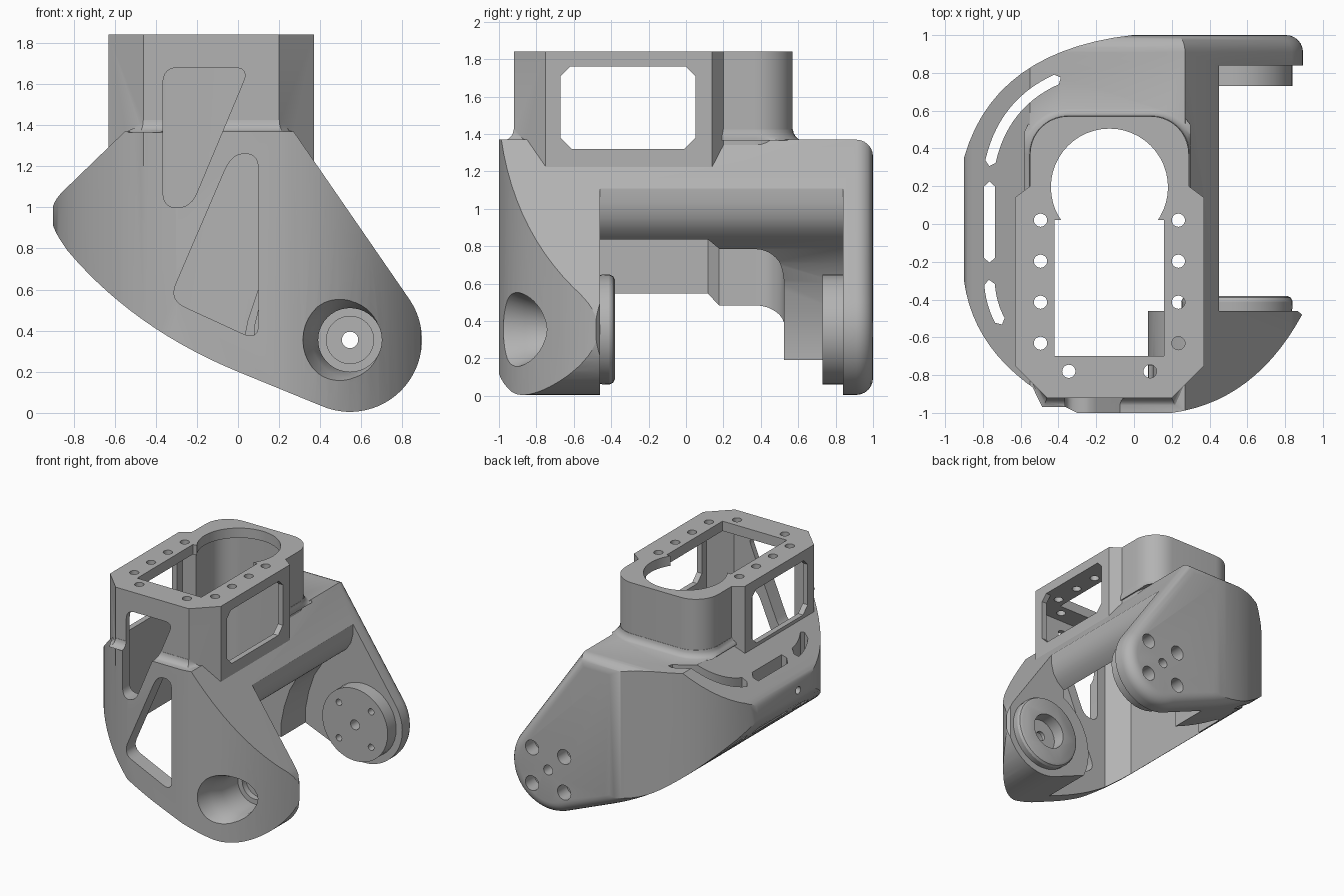
import bpy, bmesh, math
from mathutils import Vector

cube = bpy.data.objects.get("Cube")
if cube:
    bpy.data.objects.remove(cube, do_unlink=True)

grey = bpy.data.materials.new("mid grey")
grey.use_nodes = True
grey.diffuse_color = (0.45, 0.45, 0.45, 1)
grey.node_tree.nodes["Principled BSDF"].inputs["Base Color"].default_value = (0.45, 0.45, 0.45, 1)


def bez(a, c, b, n=14):
    a, c, b = Vector(a), Vector(c), Vector(b)
    return [a * (1 - t) ** 2 + c * 2 * t * (1 - t) + b * t * t for t in (i / n for i in range(n + 1))]


def arc(cx, cy, r, start, end, n=16):
    angles = [math.radians(start + (end - start) * i / n) for i in range(n + 1)]
    return [Vector((cx + r * math.cos(a), cy + r * math.sin(a))) for a in angles]


def rounded(points, r):
    """Polygon with every corner softened."""
    out = []
    for i, p in enumerate(points):
        p, a, b = Vector(p), Vector(points[i - 1]), Vector(points[(i + 1) % len(points)])
        to_a, to_b = a - p, b - p
        start = p + to_a.normalized() * min(r, 0.45 * to_a.length)
        end = p + to_b.normalized() * min(r, 0.45 * to_b.length)
        out += bez(start, p, end, 6)
    return out


def offset(points, d):
    """Move a counter-clockwise outline outwards by d."""
    out = []
    for i, p in enumerate(points):
        e1 = (p - points[i - 1]).normalized()
        e2 = (points[(i + 1) % len(points)] - p).normalized()
        n1, n2 = Vector((e1.y, -e1.x)), Vector((e2.y, -e2.x))
        out.append(p + (n1 + n2) * (d / (1 + n1.dot(n2))))
    return out


def loft(name, layers, axis):
    """Skin outlines stacked along an axis; each layer is (points, height)."""
    place = {"X": lambda p, h: (h, p[0], p[1]),
             "Y": lambda p, h: (p[0], h, p[1]),
             "Z": lambda p, h: (p[0], p[1], h)}[axis]
    bm = bmesh.new()
    rings = [[bm.verts.new(place(p, h)) for p in pts] for pts, h in layers]
    n = len(rings[0])
    for low, high in zip(rings, rings[1:]):
        for i in range(n):
            j = (i + 1) % n
            bm.faces.new((low[i], low[j], high[j], high[i]))
    bm.faces.new(rings[0])
    bm.faces.new(rings[-1])
    bmesh.ops.recalc_face_normals(bm, faces=bm.faces[:])
    mesh = bpy.data.meshes.new(name)
    bm.to_mesh(mesh)
    bm.free()
    mesh.materials.append(grey)
    ob = bpy.data.objects.new(name, mesh)
    bpy.context.scene.collection.objects.link(ob)
    return ob


def prism(name, pts, axis, a, b):
    return loft(name, [(pts, a), (pts, b)], axis)


def turned(name, cx, cy, axis, steps, n=40):
    """Round part from (radius, height) steps."""
    return loft(name, [(arc(cx, cy, r, 0, 360 - 360 / n, n - 1), h) for r, h in steps], axis)


def combine(target, tool, op):
    """Boolean that tries the second solver if the first one loses the part."""
    mod = target.modifiers.new("combine", "BOOLEAN")
    mod.operation, mod.object = op, tool
    for solver in ("EXACT", "MANIFOLD"):
        mod.solver = solver
        bpy.context.view_layer.update()
        graph = bpy.context.evaluated_depsgraph_get()
        result = bpy.data.meshes.new_from_object(target.evaluated_get(graph))
        if len(result.polygons) > 0.25 * len(target.data.polygons):
            target.data = result
            break
    target.modifiers.remove(mod)
    bpy.data.objects.remove(tool, do_unlink=True)


PIVOT = (0.545, 0.355)
MID = -0.13   # tower centre line

# Bracket body: side profile with a rounded back, trimmed by the plan outline
profile = [Vector((-0.55, 1.37)), Vector((-0.86, 1.07))]
profile += bez((-0.88, 1.045), (-0.94, 0.96), (-0.87, 0.85), 8)
profile += bez((-0.83, 0.79), (-0.51, 0.41), (0.0, 0.2))
profile += arc(*PIVOT, 0.35, -114, 34, 28) + [Vector((0.27, 1.37))]
R = 0.09
layers = [(profile, -1.1)]
for i in range(7):
    a = math.radians(15 * i)
    layers.append((offset(profile, -R * (1 - math.cos(a))), 1 - R + R * math.sin(a)))
body = loft("bracket_body", layers, "Y")
plan = bez((-0.9, 0.35), (-0.74, 0.92), (0, 1.001))
plan += [Vector((1.1, 1.001)), Vector((1.1, -0.44)), Vector((0.86, -0.455))]
plan += bez((0.89, -0.48), (0.64, -0.94), (0.2, -1))
plan += bez((-0.3, -1), (-0.84, -0.75), (-0.9, -0.3))
combine(body, prism("plan", plan, "Z", -0.2, 1.6), "INTERSECT")

# Clearance between the two arms
gap = [(0.45, 1.5), (0.45, 1.03), (0.43, 0.95), (0.39, 0.89), (0.33, 0.84), (0.25, 0.79), (0.17, 0.71),
       (0.1, 0.6), (0.05, 0.45), (0.02, 0.3), (0.02, -0.2), (1.2, -0.2), (1.2, 1.5)]
combine(body, prism("gap", gap, "Y", -0.46, 0.84), "DIFFERENCE")

# Motor tower with a small flare at its foot
half = [Vector(p) for p in ((0.33, -0.92), (0.5, -0.75), (0.5, 0.14), (0.42, 0.2))]
half += arc(0.22, 0.37, 0.2, 0, 90, 10)
tower = [Vector((MID + p.x, p.y)) for p in half]
tower += [Vector((MID - p.x, p.y)) for p in reversed(half)]
flare = []
for i in range(6):
    a = math.radians(18 * i)
    ring = offset(tower, 0.002 + 0.06 * (1 - math.sin(a)))
    flare.append(([Vector((min(max(p.x, -0.58), 0.3), max(p.y, -0.97))) for p in ring],
                  1.425 - 0.06 * math.cos(a)))
combine(body, loft("flare", flare, "Z"), "UNION")
combine(body, prism("tower", tower, "Z", 1.2, 1.84), "UNION")

# Hollow inside, leaving the round boss of the front arm
cavity = prism("cavity", offset(tower, -0.045), "Z", -0.3, 1.76)
combine(cavity, turned("boss_keep", *PIVOT, "Y", [(0.47, -1.2), (0.47, -0.46)]), "DIFFERENCE")
combine(body, cavity, "DIFFERENCE")

# Pivot ring on the front arm and output disc on the back arm
combine(body, turned("pivot_ring", *PIVOT, "Y", [(0.29, -0.5), (0.295, -0.41), (0.285, -0.39), (0.265, -0.38)]), "UNION")
combine(body, turned("output_disc", *PIVOT, "Y", [(0.295, 0.73), (0.295, 0.9)]), "UNION")

# Openings
cuts = [
    prism("plate_slot", [(-0.42, -0.7), (0.16, -0.7), (0.16, 0.02), (-0.42, 0.02)], "Z", 1.7, 1.9),
    turned("plate_bore", MID, 0.195, "Z", [(0.31, 1.7), (0.31, 1.9)], 48),
    prism("side_window", [(-0.61, 1.32), (-0.01, 1.32), (0.05, 1.38), (0.05, 1.71), (0.0, 1.76),
                          (-0.62, 1.76), (-0.67, 1.71), (-0.67, 1.38)], "X", -1, 0.7),
    prism("upper_window", rounded([(-0.365, 1.68), (-0.365, 1.0), (-0.23, 1.0), (0.055, 1.68)], 0.075),
          "Y", -1.2, -0.75),
    prism("lower_window", rounded([(0.1, 1.26), (-0.03, 1.26), (-0.335, 0.55), (0.1, 0.35)], 0.085),
          "Y", -1.2, -0.75),
    turned("pivot_cup", *PIVOT, "Y", [(0.25, -1.1), (0.225, -0.95), (0.185, -0.86), (0.155, -0.76), (0.155, -0.56)]),
    turned("pivot_step", *PIVOT, "Y", [(0.115, -0.6), (0.115, -0.51)]),
    turned("pivot_recess", *PIVOT, "Y", [(0.14, -0.48), (0.15, -0.3)]),
    turned("pivot_bore", *PIVOT, "Y", [(0.04, -0.7), (0.04, 1.1)], 20),
    turned("cable_hole", -0.16, 0.95, "X", [(0.03, -1), (0.03, -0.5)], 16),
]
for sx in (-1, 1):
    for sz in (-1, 1):
        x, z = PIVOT[0] + sx * 0.145, PIVOT[1] + sz * 0.145
        cuts.append(turned("bolt_hole", x, z, "Y", [(0.026, 0.6), (0.026, 0.95)], 16))
        cuts.append(turned("bolt_head", x, z, "Y", [(0.06, 0.88), (0.06, 1.1)], 24))
for s in (-1, 1):
    spots = [(0.365, 0.02 - 0.217 * k) for k in range(4)] + [(0.215, -0.78)]
    for x, y in spots:
        cuts.append(turned("screw_hole", MID + s * x, y, "Z", [(0.035, 1.7), (0.035, 1.9)], 20))

# Three curved slots on the shoulder
for path in (bez((-0.76, 0.33), (-0.69, 0.64), (-0.41, 0.765)),
             bez((-0.765, -0.18), (-0.765, 0), (-0.765, 0.2), 2),
             bez((-0.765, -0.32), (-0.755, -0.43), (-0.71, -0.51), 6)):
    left, right = [], []
    for i, p in enumerate(path):
        t = (path[min(i + 1, len(path) - 1)] - path[max(i - 1, 0)]).normalized() * 0.028
        side = Vector((-t.y, t.x))
        left.append(p + side)
        right.append(p - side)
    tip = (path[-1] - path[-2]).normalized() * 0.025
    tail = (path[0] - path[1]).normalized() * 0.025
    cuts.append(prism("slot", left + [path[-1] + tip] + right[::-1] + [path[0] + tail], "Z", -0.1, 1.6))

for cut in cuts:
    combine(body, cut, "DIFFERENCE")

# Smooth curves, sharp corners
bpy.ops.object.select_all(action="DESELECT")
body.select_set(True)
bpy.context.view_layer.objects.active = body
bpy.ops.object.shade_smooth_by_angle(angle=math.radians(28))
